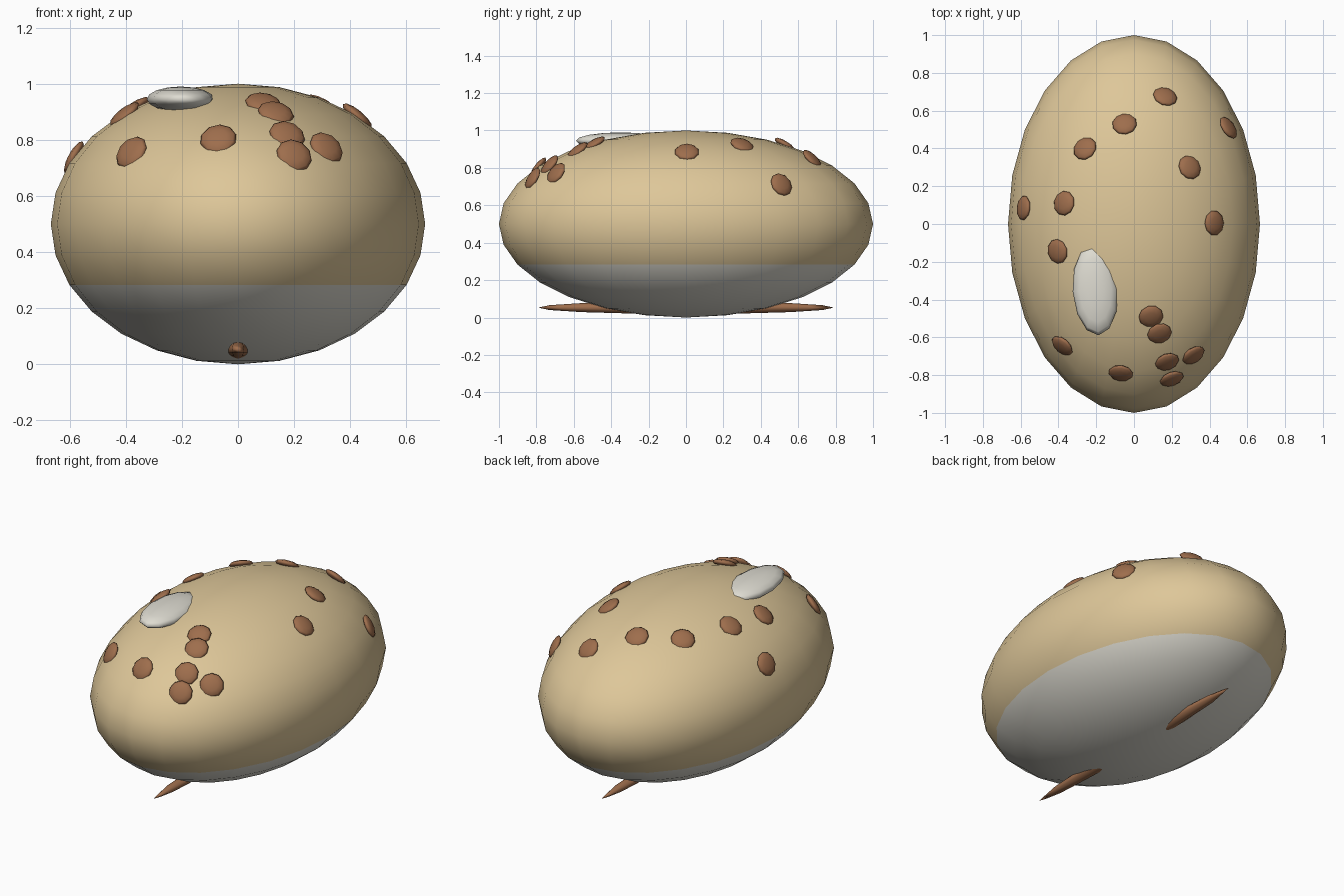
import bpy, bmesh, math
from mathutils import Vector, Matrix

if "Cube" in bpy.data.objects:
    bpy.data.objects.remove(bpy.data.objects["Cube"])


def mat(name, rgb):
    m = bpy.data.materials.new(name)
    lin = [c / 12.92 if c <= 0.04045 else ((c + 0.055) / 1.055) ** 2.4 for c in rgb]
    m.diffuse_color = (*lin, 1)
    m.use_nodes = True
    m.node_tree.nodes["Principled BSDF"].inputs["Base Color"].default_value = m.diffuse_color
    return m


TAN = mat("tan crust", (0.87, 0.78, 0.60))
WHITE = mat("off white", (0.87, 0.86, 0.82))
BROWN = mat("brown", (0.62, 0.43, 0.30))


def ellipsoid(name, center, radii, segs, rings, mats, rot=Matrix()):
    bm = bmesh.new()
    bmesh.ops.create_uvsphere(bm, u_segments=segs, v_segments=rings, radius=1)
    bm.transform(Matrix.Translation(center) @ rot @ Matrix.Diagonal((*radii, 1)))
    for f in bm.faces:
        f.smooth = True
    me = bpy.data.meshes.new(name)
    bm.to_mesh(me)
    bm.free()
    for m in mats:
        me.materials.append(m)
    ob = bpy.data.objects.new(name, me)
    bpy.context.collection.objects.link(ob)
    return ob


# Body: tan above, off-white underside below the second ring under the middle
A, B, C = 0.667, 1.0, 0.5
body = ellipsoid("body", (0, 0, C), (A, B, C), 24, 14, [TAN, WHITE])
for p in body.data.polygons:
    p.material_index = 1 if p.center.z < 0.28 else 0

# Long thin stick through the underside
ellipsoid("bottom_stick", (0, 0, 0.053), (0.042, 0.79, 0.034), 12, 8, [BROWN])

# Pale patch on top
ellipsoid("top_patch", (-0.205, -0.35, 0.945), (0.12, 0.24, 0.045), 12, 8, [WHITE],
          Matrix.Rotation(math.radians(4), 4, 'Z'))

# Brown spots seated on the upper surface, given by their plan positions
SPOTS = [(0.165, 0.675), (-0.05, 0.53), (0.5, 0.51), (-0.26, 0.40),
         (0.295, 0.30), (-0.585, 0.085), (-0.37, 0.11), (0.425, 0.005),
         (-0.405, -0.145), (0.09, -0.49), (0.135, -0.58), (-0.38, -0.645),
         (-0.07, -0.79), (0.175, -0.73), (0.315, -0.695), (0.20, -0.82)]
for i, (x, y) in enumerate(SPOTS):
    n = Vector((x / A, y / B, 0))
    n.z = math.sqrt(max(0, 1 - n.length_squared))
    rot = n.to_track_quat('Z', 'Y').to_matrix().to_4x4()
    ellipsoid(f"spot_{i + 1}", (x, y, C + C * n.z), (0.066, 0.066, 0.02), 10, 6, [BROWN], rot)
